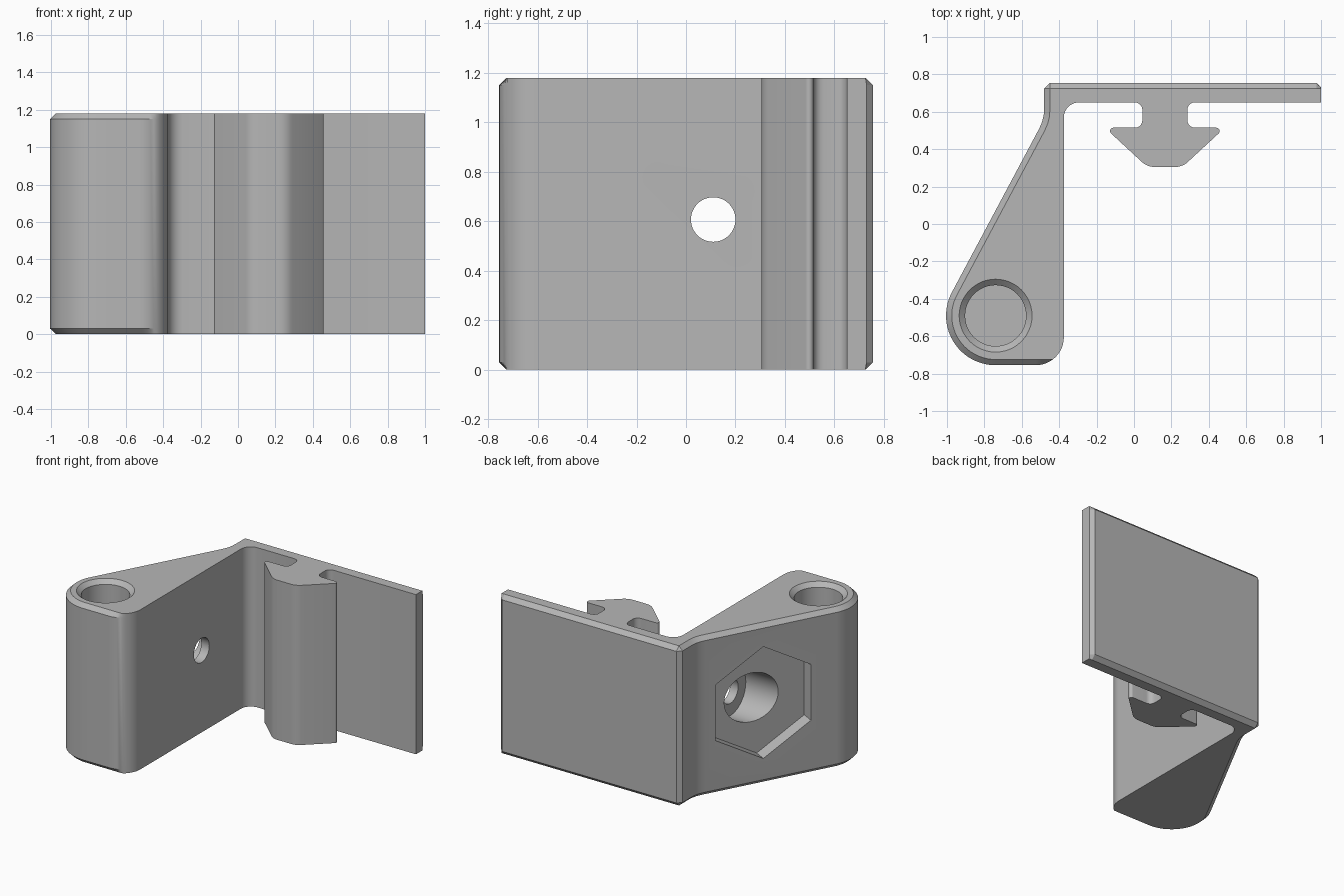
import bpy
import bmesh
from math import sin, cos, radians, pi
from mathutils import Vector, Matrix

H = 1.18       # bracket height
C = 0.03       # edge chamfer
PIN = Vector((-0.74, -0.49))
BOLT_Y, BOLT_Z = 0.11, 0.607

cube = bpy.data.objects.get("Cube")
if cube:
    bpy.data.objects.remove(cube)

grey = bpy.data.materials.new("plain grey")
grey.use_nodes = True
grey.diffuse_color = (0.47, 0.47, 0.47, 1)
grey.node_tree.nodes["Principled BSDF"].inputs["Base Color"].default_value = grey.diffuse_color


def arc(cx, cy, r, start, end, n=8):
    """Points along an arc, angles in degrees."""
    angles = [radians(start + (end - start) * i / n) for i in range(n + 1)]
    return [(cx + r * cos(a), cy + r * sin(a)) for a in angles]


def make_object(name, bm):
    bmesh.ops.recalc_face_normals(bm, faces=bm.faces)
    mesh = bpy.data.meshes.new(name)
    bm.to_mesh(mesh)
    bm.free()
    mesh.materials.append(grey)
    obj = bpy.data.objects.new(name, mesh)
    bpy.context.collection.objects.link(obj)
    return obj


def loft(name, layers):
    """Skin matching closed loops of 3D points and cap both ends."""
    bm = bmesh.new()
    rings = [[bm.verts.new(p) for p in layer] for layer in layers]
    for a, b in zip(rings, rings[1:]):
        for i in range(len(a)):
            j = (i + 1) % len(a)
            bm.faces.new((a[i], a[j], b[j], b[i]))
    bm.faces.new(rings[0])
    bm.faces.new(rings[-1])
    bmesh.ops.remove_doubles(bm, verts=bm.verts, dist=0.0001)
    return make_object(name, bm)


def cut(target, cutter):
    cutter.hide_render = True
    mod = target.modifiers.new("cut", 'BOOLEAN')
    mod.operation = 'DIFFERENCE'
    mod.solver = 'EXACT'
    mod.object = cutter
    bpy.context.view_layer.objects.active = target
    bpy.ops.object.modifier_apply(modifier=mod.name)
    bpy.data.objects.remove(cutter)


# Profile: each entry pairs the outer point with its chamfered point
profile = []


def add(points, inset=lambda p: p):
    profile.extend((p, inset(p)) for p in points)


# rounded front corner, then the pin end
add(arc(-0.525, -0.605, 0.15, 0, -90, 12), lambda p: (p[0], max(p[1], -0.755 + C)))
scale = (0.26 - C) / 0.26
add(arc(PIN.x, PIN.y, 0.265, -90, -207.8, 28),
    lambda p: tuple(PIN + (Vector(p) - PIN) * scale))
# bend from the slope to the plate corner
add([(-0.507, 0.51), (-0.492, 0.545), (-0.483, 0.58), (-0.48, 0.615)],
    lambda p: (p[0] + C, p[1] - 0.01))
add([(-0.48, 0.755 - C), (-0.48 + C, 0.755)], lambda p: (-0.48 + C, 0.755 - C))
# far end of the plate
add([(0.975, 0.755), (1, 0.73)], lambda p: (p[0], 0.755 - C))
add([(1, 0.65)])

# arrow-shaped hook, one half mirrored about its axis
AXIS = 0.165
half = (arc(0.005, 0.61, 0.04, 90, 0, 5)
        + arc(0.005, 0.555, 0.04, 0, -90, 5)
        + arc(-0.11, 0.497, 0.018, 90, 228, 6)
        + arc(0.11, 0.405, 0.1, 225, 270, 6))
add([(2 * AXIS - x, y) for x, y in half])
add(reversed(half))
# inside corner between plate and arm
add(arc(-0.295, 0.57, 0.08, 90, 180))

outer = [p for p, q in profile]
inner = [q for p, q in profile]
bracket = loft("bracket", [[(x, y, z) for x, y in ring] for ring, z in
                           ((inner, 0), (outer, C), (outer, H - C), (inner, H))])

# Blind pin hole with a countersunk rim
bore = [(0.163, 0.22), (0.163, H - C), (0.195, H), (0.195, H + 0.1)]
cut(bracket, loft("pin_hole_cutter",
                  [[(x, y, z) for x, y in arc(PIN.x, PIN.y, r, 0, 352.5, 47)] for r, z in bore]))

# Hexagonal pocket square to the sloped face
normal = Vector((-0.885, 0.467, 0)).normalized()
along = Vector((-normal.y, normal.x, 0))
on_slope = PIN.to_3d() + normal * 0.265
centre = on_slope + along * ((0.12 - on_slope.y) / along.y)
centre.z = 0.6
hexagon = [along * (0.413 * cos(pi / 6 + k * pi / 3))
           + Vector((0, 0, 0.413 * sin(pi / 6 + k * pi / 3))) for k in range(6)]
cut(bracket, loft("hex_pocket_cutter",
                  [[centre + normal * d + p for p in hexagon] for d in (-0.1, 0.2)]))


# Counterbore and bolt hole along x
def x_cylinder(name, r, x0, x1):
    ring = arc(BOLT_Y, BOLT_Z, r, 0, 352.5, 47)
    return loft(name, [[(x, y, z) for y, z in ring] for x in (x0, x1)])


cut(bracket, x_cylinder("counterbore_cutter", 0.18, -1.1, -0.44))
cut(bracket, x_cylinder("bolt_hole_cutter", 0.09, -1.1, -0.3))

# Smooth the curved walls, keep the edges crisp
bpy.ops.object.select_all(action='DESELECT')
bracket.select_set(True)
bpy.context.view_layer.objects.active = bracket
bpy.ops.object.shade_smooth_by_angle(angle=radians(25))
